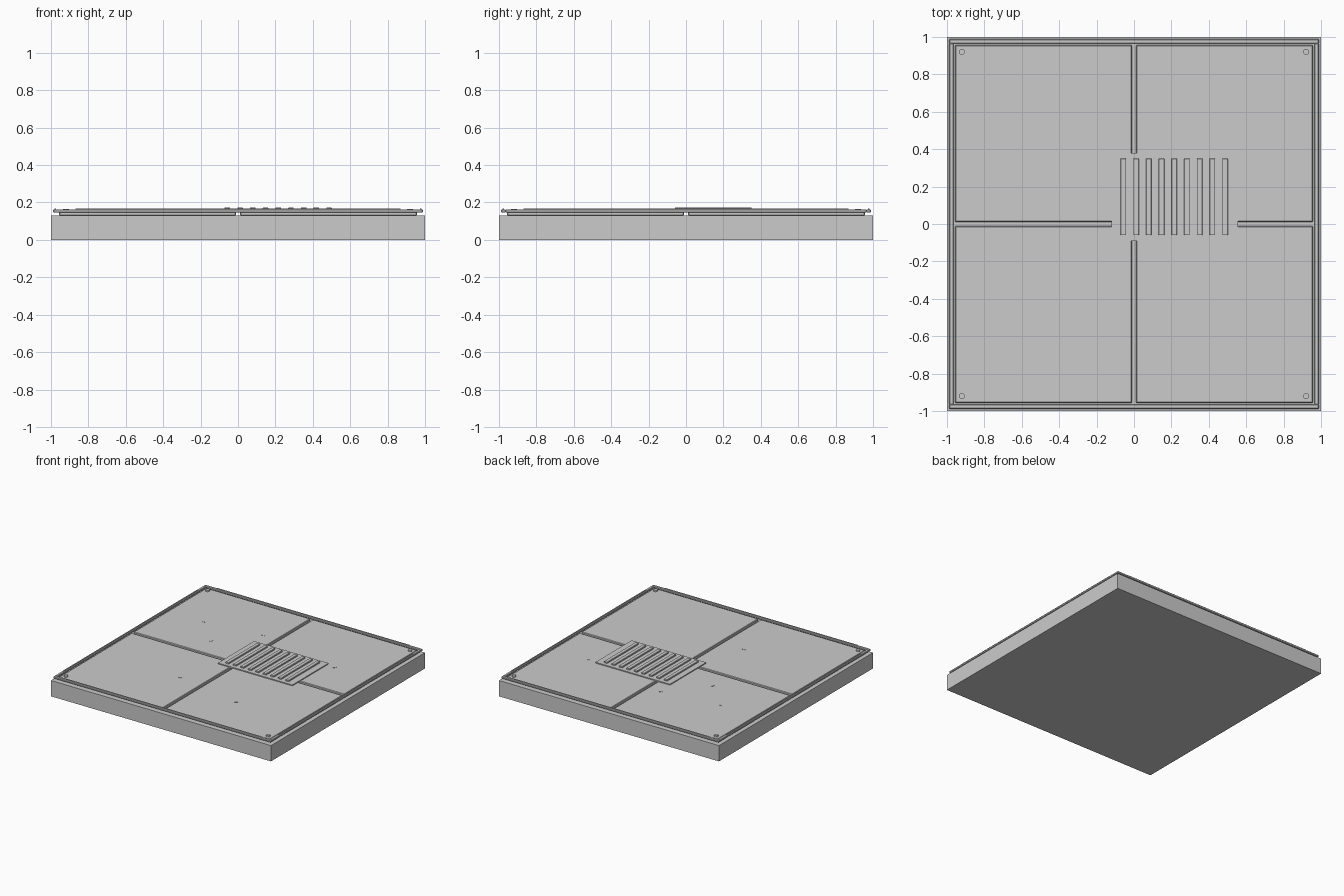
import bpy
from math import radians

if "Cube" in bpy.data.objects:
    bpy.data.objects.remove(bpy.data.objects["Cube"])


def box(name, x0, x1, y0, y1, z0, z1, bevel=0, rot=0):
    bpy.ops.mesh.primitive_cube_add(
        size=1, location=((x0 + x1) / 2, (y0 + y1) / 2, (z0 + z1) / 2))
    o = bpy.context.object
    o.name = name
    o.scale = (x1 - x0, y1 - y0, z1 - z0)
    bpy.ops.object.transform_apply(location=False, rotation=False, scale=True)
    o.rotation_euler.z = radians(rot)
    if bevel:
        m = o.modifiers.new("edge_bevel", 'BEVEL')
        m.width = bevel
        m.segments = 1
    return o


# Base slab
box("base_slab", -1, 1, -1, 1, 0, 0.13)

# Four floor panels separated by a cross-shaped groove
for sx in (-1, 1):
    for sy in (-1, 1):
        xs = sorted((sx * 0.012, sx * 0.957))
        ys = sorted((sy * 0.012, sy * 0.957))
        box("floor_panel", *xs, *ys, 0.13, 0.154, 0.004)

# Raised border rails with a slim ridge on top
for s in (-1, 1):
    a, b = sorted((s * 0.966, s * 0.988))
    c, d = sorted((s * 0.973, s * 0.981))
    box("border_rail_x", -0.988, 0.988, a, b, 0.146, 0.162, 0.003)
    box("border_rail_y", a, b, -0.966, 0.966, 0.146, 0.162, 0.003)
    box("border_ridge_x", -0.87, 0.87, c, d, 0.16, 0.167)
    box("border_ridge_y", c, d, -0.87, 0.87, 0.16, 0.167)

# Corner bolts
for sx in (-1, 1):
    for sy in (-1, 1):
        bpy.ops.mesh.primitive_cylinder_add(
            vertices=12, radius=0.016, depth=0.015,
            location=(sx * 0.92, sy * 0.92, 0.1585))
        bpy.context.object.name = "corner_bolt"

# Vent plate with nine raised slats
box("vent_plate", -0.12, 0.557, -0.09, 0.38, 0.15, 0.162)
for i in range(9):
    x = -0.057 + i * 0.068
    box("vent_slat", x - 0.015, x + 0.015, -0.06, 0.35, 0.16, 0.173, 0.002)

# Small surface scuffs
for x, y, r in ((-0.63, 0.455, 0), (-0.39, 0.21, 70), (-0.13, 0.515, 20),
                (-0.21, -0.45, 0), (0.38, -0.565, 45), (0.63, 0.355, 60)):
    box("scuff", x - 0.012, x + 0.012, y - 0.003, y + 0.003, 0.153, 0.156, 0, r)
